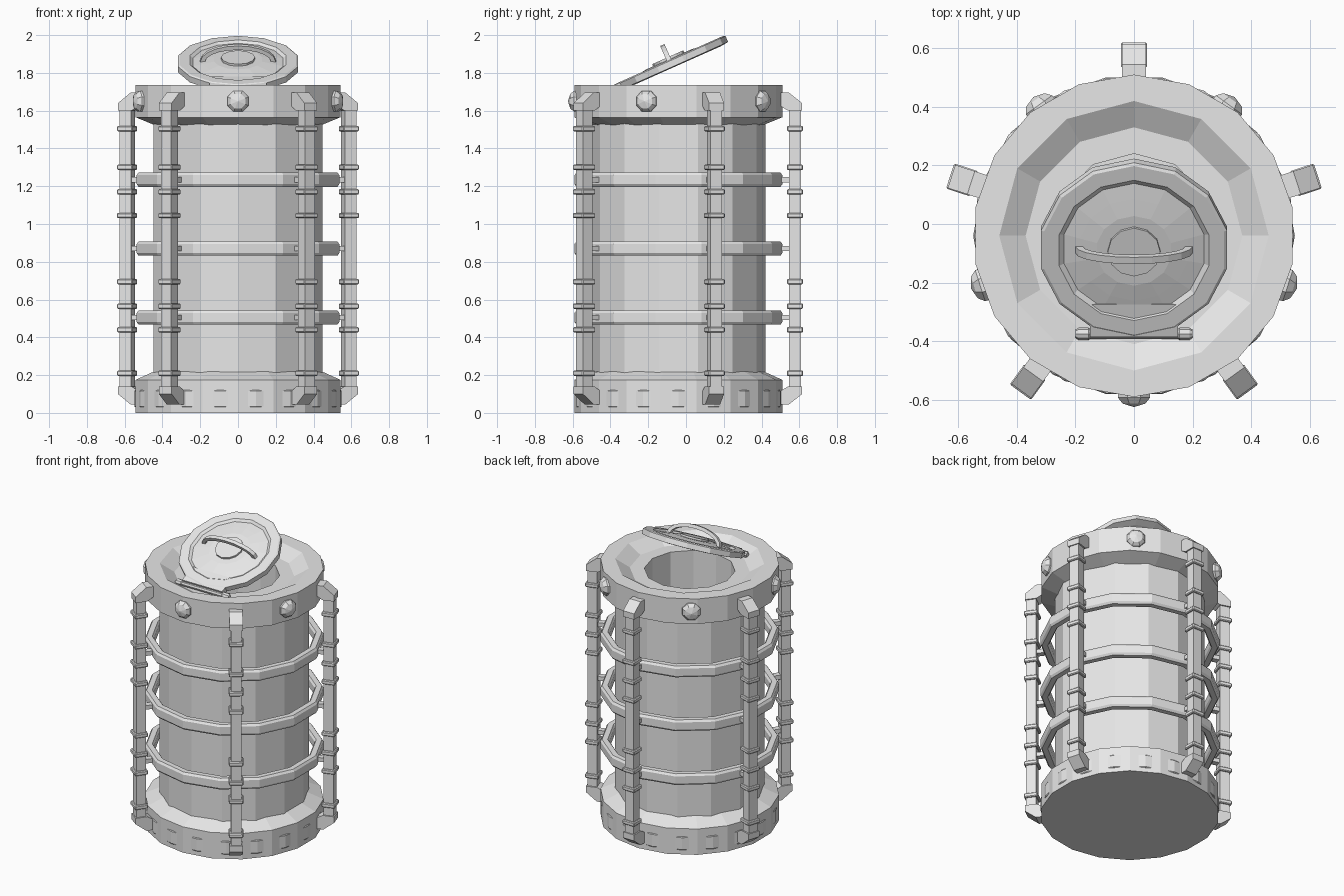
import bpy
import bmesh
from math import pi, sin, cos, radians
from mathutils import Matrix

cube = bpy.data.objects.get("Cube")
if cube:
    bpy.data.objects.remove(cube, do_unlink=True)

grey = bpy.data.materials.new("plain grey")
grey.use_nodes = True
GREY = (0.8, 0.8, 0.8, 1)
grey.diffuse_color = GREY
grey.node_tree.nodes["Principled BSDF"].inputs["Base Color"].default_value = GREY

AXIS = Matrix.Translation((0, -0.04, 0))


def finish(name, bm, matrix):
    bmesh.ops.remove_doubles(bm, verts=bm.verts, dist=1e-5)
    bmesh.ops.recalc_face_normals(bm, faces=bm.faces)
    bm.transform(matrix)
    mesh = bpy.data.meshes.new(name)
    bm.to_mesh(mesh)
    bm.free()
    mesh.materials.append(grey)
    obj = bpy.data.objects.new(name, mesh)
    bpy.context.collection.objects.link(obj)
    return obj


def lathe(name, profile, segs, matrix=AXIS, closed=False, turn=0.0):
    """Revolve (radius, height[, sides]) points; sides shapes that ring as a polygon."""
    bm = bmesh.new()
    rings = []
    for r, z, *sides in profile:
        ring = []
        for i in range(segs):
            a = 2 * pi * i / segs
            rr = r
            if sides:
                step = 2 * pi / sides[0]
                rr = r * cos(step / 2) / cos((a + 1e-9) % step - step / 2)
            b = a + pi / 2 + turn
            ring.append(bm.verts.new((rr * cos(b), rr * sin(b), z)))
        rings.append(ring)
    pairs = list(zip(rings, rings[1:]))
    if closed:
        pairs.append((rings[-1], rings[0]))
    for low, high in pairs:
        for i in range(segs):
            j = (i + 1) % segs
            bm.faces.new((low[i], low[j], high[j], high[i]))
    return finish(name, bm, matrix)


def prism(name, outline, width, matrix):
    """Extrude an (x, z) outline along y, centred on y = 0."""
    bm = bmesh.new()
    face = bm.faces.new([bm.verts.new((x, -width / 2, z)) for x, z in outline])
    out = bmesh.ops.extrude_face_region(bm, geom=[face])
    moved = [v for v in out["geom"] if isinstance(v, bmesh.types.BMVert)]
    bmesh.ops.translate(bm, verts=moved, vec=(0, width, 0))
    return finish(name, bm, matrix)


def block(name, x0, x1, z0, z1, width, matrix):
    return prism(name, [(x0, z0), (x1, z0), (x1, z1), (x0, z1)], width, matrix)


# Base, drum wall and collar with its dished top and open mouth
lathe("base", [(0, 0), (0.55, 0), (0.55, 0.175), (0.45, 0.22), (0, 0.22)], 18)
lathe("base_band", [(0.545, 0.03), (0.549, 0.035), (0.549, 0.115), (0.545, 0.12),
                    (0.5, 0.12), (0.5, 0.03)], 18, closed=True, turn=pi / 18)
lathe("drum", [(0.46, 0.18), (0.46, 1.56)], 14)
lathe("collar", [(0.44, 1.52, 18), (0.55, 1.565, 18), (0.55, 1.735, 18),
                 (0.46, 1.735, 12), (0.37, 1.68, 12), (0.28, 1.68, 12),
                 (0.28, 0.3, 12), (0, 0.3, 12)], 36)

# Free-standing hoops around the drum
HOOPS = (0.505, 0.87, 1.235)
for z in HOOPS:
    lathe("hoop", [(0.505, z - 0.038), (0.54, z - 0.038), (0.55, z - 0.024),
                   (0.55, z + 0.024), (0.54, z + 0.038), (0.505, z + 0.038),
                   (0.495, z + 0.024), (0.495, z - 0.024)], 14, closed=True)

# Cage posts with elbows, clamps and hoop stubs
ELBOW = [(0.53, 1.695), (0.585, 1.695), (0.655, 1.64), (0.655, 1.6),
         (0.58, 1.6), (0.53, 1.63)]
CLAMPS = (0.21, 0.44, 0.565, 0.695, 1.045, 1.17, 1.3, 1.505)
for k in range(5):
    place = AXIS @ Matrix.Rotation(radians(90 + 72 * k), 4, 'Z')
    block("post", 0.585, 0.648, 0.1, 1.64, 0.065, place)
    prism("top_elbow", ELBOW, 0.083, place)
    prism("bottom_elbow", [(r, 1.74 - z) for r, z in ELBOW], 0.083, place)
    for z in CLAMPS:
        clamp = block("clamp", 0.574, 0.66, z - 0.014, z + 0.014, 0.09, place)
        bevel = clamp.modifiers.new("soft_edge", 'BEVEL')
        bevel.width = 0.005
        bevel.segments = 1
    for z in HOOPS:
        block("hoop_stub", 0.53, 0.6, z - 0.014, z + 0.014, 0.04, place)

# Domed bolts on the collar, midway between the posts
for k in range(5):
    place = (AXIS @ Matrix.Rotation(radians(-90 + 72 * k), 4, 'Z')
             @ Matrix.Translation((0.53, 0, 1.65)) @ Matrix.Rotation(pi / 2, 4, 'Y'))
    lathe("bolt", [(0.06, -0.03), (0.06, 0.022), (0.042, 0.043), (0, 0.055)], 8,
          place, turn=pi / 8)

# Tilted lid with a stepped face
LID = Matrix.Translation((0, -0.09, 1.868)) @ Matrix.Rotation(radians(24), 4, 'X')
lathe("lid", [(0, 0.004), (0.13, 0.004), (0.19, -0.004), (0.245, -0.012), (0.262, 0),
              (0.315, 0), (0.325, -0.006), (0.325, -0.04), (0.28, -0.045), (0, -0.045)],
      14, LID)
lathe("handle_plate", [(0, 0), (0.09, 0), (0.09, 0.016), (0, 0.016)], 12, LID)
arc = [pi * i / 10 for i in range(11)]
prism("handle", [(0.2 * cos(t), -0.006 + 0.093 * sin(t)) for t in arc] +
      [(0.175 * cos(t), -0.006 + 0.07 * sin(t)) for t in reversed(arc)], 0.025, LID)

# Hinge tab and pin at the front of the mouth
tab = LID @ Matrix.Translation((0, -0.265, 0))
prism("hinge_tab", [(-0.15, -0.04), (0.15, -0.04), (0.15, -0.004), (-0.15, -0.004)],
      0.12, tab)
pin = Matrix.Translation((0, -0.375, 1.705)) @ Matrix.Rotation(pi / 2, 4, 'Y')
lathe("hinge_pin", [(0, -0.2), (0.014, -0.2), (0.021, -0.19), (0.021, -0.155),
                    (0.017, -0.15), (0.017, 0.15), (0.021, 0.155), (0.021, 0.19),
                    (0.014, 0.2), (0, 0.2)], 8, pin)
